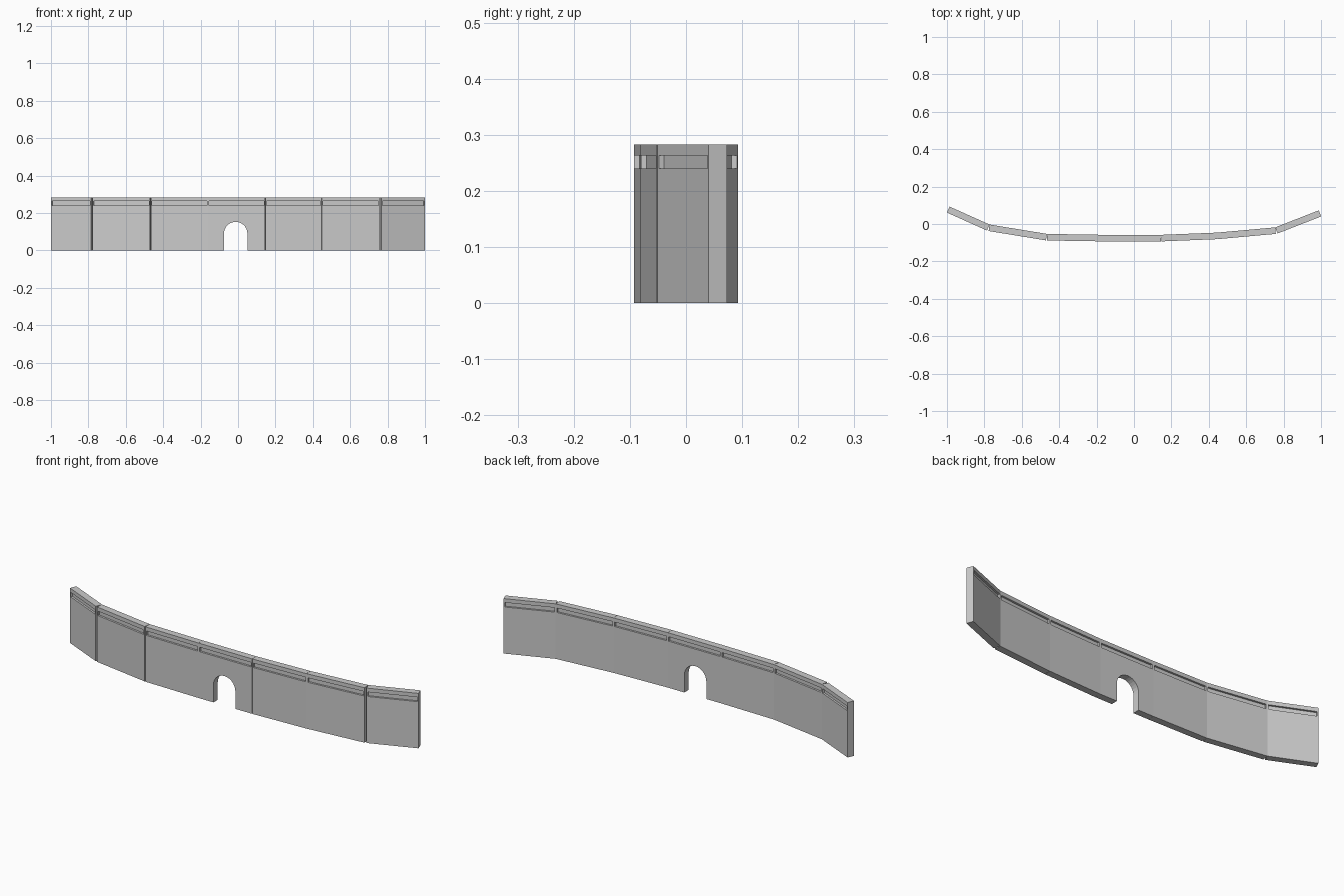
import bpy, bmesh, math
from mathutils import Vector, Matrix

if "Cube" in bpy.data.objects:
    bpy.data.objects.remove(bpy.data.objects["Cube"])

THICK = 0.035        # wall thickness
Z_WALL, Z_GAP, Z_TOP = 0.24, 0.263, 0.283
INSET = 0.01         # depth of the groove under the coping
POST = 0.006         # width of the solid ends of each groove

# Joints along the rear edge of the wall; straight panels span between them
JOINTS = [(-0.986, 0.093), (-0.772, -0.003), (-0.465, -0.053), (-0.16, -0.058),
          (0.145, -0.058), (0.445, -0.046), (0.755, -0.018), (0.988, 0.073)]


def prism(name, outline, y0, y1, place):
    """Extrude an x-z outline from y0 to y1, then move it to its place."""
    bm = bmesh.new()
    face = bm.faces.new([bm.verts.new((x, y0, z)) for x, z in outline])
    ext = bmesh.ops.extrude_face_region(bm, geom=[face])
    moved = [g for g in ext['geom'] if isinstance(g, bmesh.types.BMVert)]
    bmesh.ops.translate(bm, vec=(0, y1 - y0, 0), verts=moved)
    bmesh.ops.recalc_face_normals(bm, faces=bm.faces[:])
    mesh = bpy.data.meshes.new(name)
    bm.to_mesh(mesh)
    bm.free()
    obj = bpy.data.objects.new(name, mesh)
    obj.matrix_world = place
    bpy.context.collection.objects.link(obj)
    return obj


def rect(x0, x1, z0, z1):
    return [(x0, z0), (x1, z0), (x1, z1), (x0, z1)]


def arch(cx, r, spring, steps=14):
    """Doorway notch, running left to right along the wall's foot."""
    curve = [(cx - r * math.cos(math.pi * i / steps),
              spring + r * math.sin(math.pi * i / steps)) for i in range(steps + 1)]
    return [(cx - r, 0)] + curve + [(cx + r, 0)]


for i, (a, b) in enumerate(zip(JOINTS, JOINTS[1:])):
    d = Vector(b) - Vector(a)
    n = d.length
    place = Matrix.Translation((a[0], a[1], 0)) @ Matrix.Rotation(math.atan2(d.y, d.x), 4, 'Z')

    # Wall panel, with the arched doorway in the middle one
    outline = rect(0, n, 0, Z_WALL)
    if i == 3:
        outline[1:1] = arch(-0.0125 - a[0], 0.0625, 0.09)
    prism(f"wall_panel_{i}", outline, -THICK, 0, place)

    # Recessed band with solid ends
    prism(f"recessed_band_{i}", rect(POST, n - POST, Z_WALL, Z_GAP), -THICK + INSET, -INSET, place)
    for side, x in (("left", 0), ("right", n - POST)):
        prism(f"band_end_{side}_{i}", rect(x, x + POST, Z_WALL, Z_GAP), -THICK, 0, place)

    # Coping along the top
    prism(f"coping_{i}", rect(0, n, Z_GAP, Z_TOP), -THICK, 0, place)
